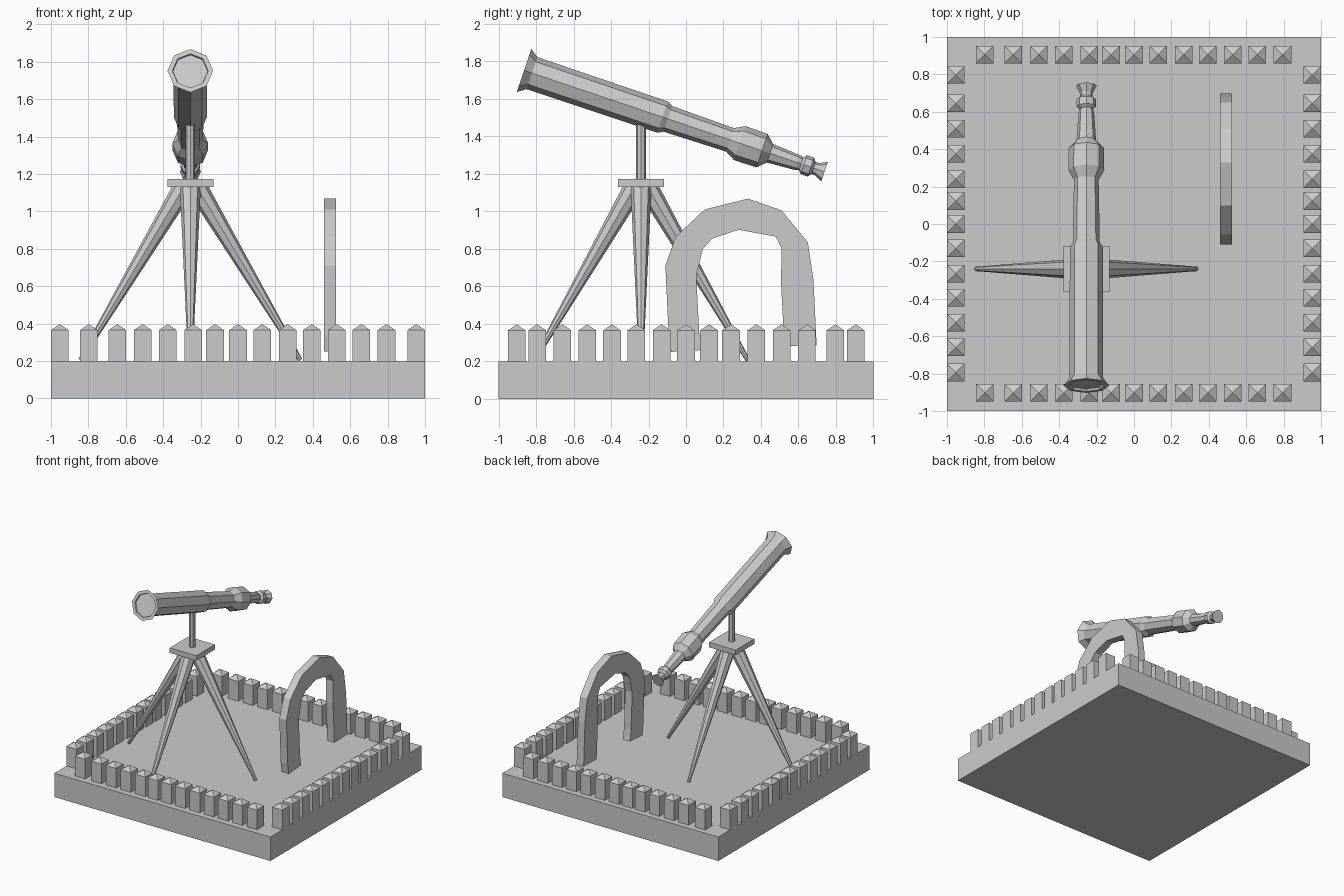
import bpy, math
from mathutils import Vector

if "Cube" in bpy.data.objects:
    bpy.data.objects.remove(bpy.data.objects["Cube"])

stone = bpy.data.materials.new("plain grey")
stone.diffuse_color = (0.6, 0.6, 0.6, 1)
stone.use_nodes = True
stone.node_tree.nodes["Principled BSDF"].inputs["Base Color"].default_value = stone.diffuse_color


def make(name, verts, faces):
    me = bpy.data.meshes.new(name)
    me.from_pydata([tuple(v) for v in verts], [], faces)
    me.materials.append(stone)
    ob = bpy.data.objects.new(name, me)
    bpy.context.collection.objects.link(ob)
    return ob


def box(name, x0, x1, y0, y1, z0, z1):
    v = [(x, y, z) for z in (z0, z1) for x, y in ((x0, y0), (x1, y0), (x1, y1), (x0, y1))]
    f = [(3, 2, 1, 0), (4, 5, 6, 7)] + [(i, (i + 1) % 4, (i + 1) % 4 + 4, i + 4) for i in range(4)]
    return make(name, v, f)


def lathe(name, start, end, profile, sides):
    """Rings of (distance, radius) along the line from start to end, closed at both ends."""
    start, end = Vector(start), Vector(end)
    d = (end - start).normalized()
    u = Vector((1, 0, 0)) if abs(d.x) < 0.01 else Vector((0, 1, 0))
    w = d.cross(u)
    verts, faces, n = [], [], sides
    for t, r in profile:
        for i in range(n):
            a = 2 * math.pi * i / n
            verts.append(start + d * t + (u * math.cos(a) + w * math.sin(a)) * r)
    for k in range(len(profile) - 1):
        for i in range(n):
            j = (i + 1) % n
            faces.append((k * n + i, k * n + j, (k + 1) * n + j, (k + 1) * n + i))
    last = (len(profile) - 1) * n
    faces += [tuple(reversed(range(n))), tuple(range(last, last + n))]
    return make(name, verts, faces)


# Square base slab
box("base", -1, 1, -1, 1, 0, 0.2)

# Battlement blocks with pyramid caps, 13 along each side
def merlon(name, x, y, h=0.047):
    v = [(x + sx * h, y + sy * h, z) for z in (0.2, 0.365)
         for sx, sy in ((-1, -1), (1, -1), (1, 1), (-1, 1))] + [(x, y, 0.397)]
    f = [(3, 2, 1, 0)]
    for i in range(4):
        j = (i + 1) % 4
        f += [(i, j, j + 4, i + 4), (i + 4, j + 4, 8)]
    make(name, v, f)

spots = (-0.797, -0.645, -0.51, -0.375, -0.24, -0.123, 0,
         0.13, 0.265, 0.395, 0.527, 0.66, 0.794)
for i, s in enumerate(spots):
    merlon(f"front_merlon_{i}", s, -0.903)
    merlon(f"back_merlon_{i}", s, 0.906)
    merlon(f"left_merlon_{i}", -0.953, -s)
    merlon(f"right_merlon_{i}", 0.953, -s)

# Freestanding arch: matched outer and inner (y, z) outlines
outer = [(-0.08, 0.25), (-0.092, 0.33), (-0.11, 0.71), (-0.055, 0.865), (0.10, 1.01), (0.33, 1.068),
         (0.51, 1.005), (0.65, 0.835), (0.68, 0.635), (0.697, 0.285)]
inner = [(0.085, 0.26), (0.07, 0.35), (0.055, 0.66), (0.09, 0.80), (0.14, 0.855), (0.28, 0.902),
         (0.48, 0.865), (0.51, 0.80), (0.507, 0.62), (0.525, 0.28)]
n = len(outer)
av = [(x, y, z) for x in (0.46, 0.525) for line in (outer, inner) for y, z in line]
af = [(0, n, 3 * n, 2 * n), (n - 1, 3 * n - 1, 4 * n - 1, 2 * n - 1)]
for i in range(n - 1):
    a, b, c, d = i, n + i, 2 * n + i, 3 * n + i
    af += [(a, a + 1, b + 1, b), (c, d, d + 1, c + 1),
           (a, c, c + 1, a + 1), (b, b + 1, d + 1, d)]
make("arch", av, af)

# Tripod stand: plate, pole and four tapered legs
cx, cy = -0.255, -0.24
box("stand_plate", cx - 0.123, cx + 0.123, cy - 0.123, cy + 0.123, 1.13, 1.172)
lathe("stand_pole", (cx, cy, 1.15), (cx, cy, 1.5), [(0, 0.026), (0.35, 0.026)], 8)
for name, dx, dy in (("left", -1, 0), ("right", 1, 0), ("front", 0, -1), ("back", 0, 1)):
    top = Vector((cx + dx * 0.035, cy + dy * 0.035, 1.13))
    foot = Vector((cx + dx * 0.588, cy + dy * 0.57, 0.205))
    lathe(f"{name}_leg", top, foot, [(0, 0.056), ((foot - top).length, 0.012)], 8)

# Eight-sided telescope, from recessed lens to flared eyepiece
tube = [(0.012, 0.093), (0, 0.096), (0, 0.122), (0.045, 0.09), (0.78, 0.088), (0.81, 0.072),
        (1.16, 0.066), (1.215, 0.096), (1.34, 0.094), (1.385, 0.052), (1.54, 0.042),
        (1.56, 0.036), (1.575, 0.053), (1.615, 0.053), (1.63, 0.034), (1.65, 0.034), (1.692, 0.056)]
lathe("telescope", (cx, -0.864, 1.752), (cx, 0.738, 1.212), tube, 8)

# Make all faces point outward
import bmesh
for ob in bpy.data.objects:
    bm = bmesh.new()
    bm.from_mesh(ob.data)
    bmesh.ops.recalc_face_normals(bm, faces=bm.faces)
    bm.to_mesh(ob.data)
    bm.free()
